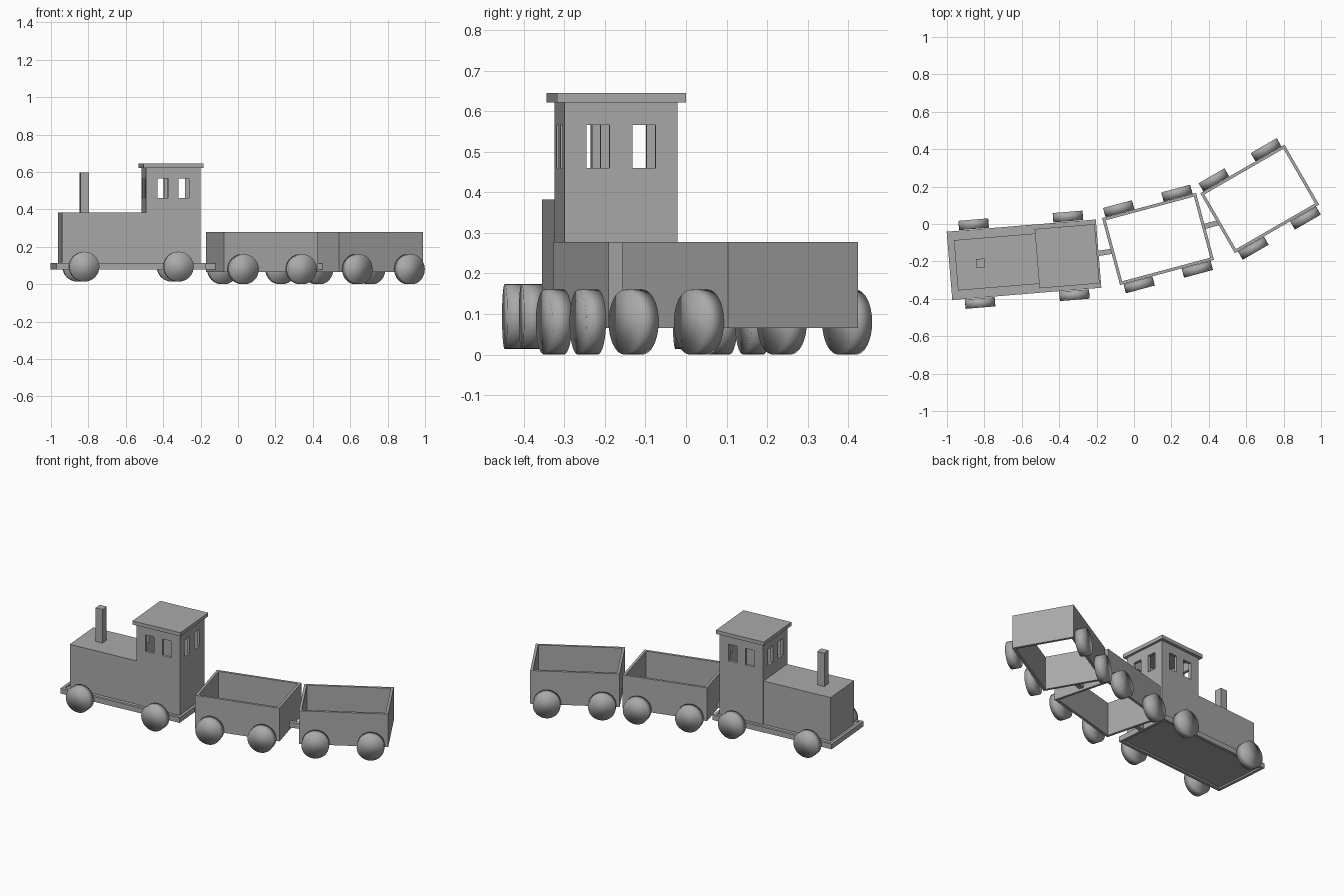
import bpy, bmesh, math
from mathutils import Matrix, Vector

if "Cube" in bpy.data.objects:
    bpy.data.objects.remove(bpy.data.objects["Cube"])

grey = bpy.data.materials.new("plain_grey")
grey.diffuse_color = (0.4, 0.4, 0.4, 1)
grey.use_nodes = True
grey.node_tree.nodes["Principled BSDF"].inputs["Base Color"].default_value = grey.diffuse_color


def finish(name, bm, frame, smooth=False):
    """Turn a bmesh into an object placed in a vehicle frame."""
    bmesh.ops.recalc_face_normals(bm, faces=bm.faces)
    for f in bm.faces:
        f.smooth = smooth
    me = bpy.data.meshes.new(name)
    bm.to_mesh(me)
    bm.free()
    me.materials.append(grey)
    ob = bpy.data.objects.new(name, me)
    bpy.context.collection.objects.link(ob)
    ob.matrix_world = frame
    return ob


def box(name, frame, u, v, z):
    """Box spanning the (min, max) ranges along, across and up."""
    bm = bmesh.new()
    bmesh.ops.create_cube(bm, size=1)
    for vert in bm.verts:
        vert.co = [(r[0] + r[1]) / 2 + c * (r[1] - r[0])
                   for r, c in zip((u, v, z), vert.co)]
    return finish(name, bm, frame)


def ring(name, frame, hl, hw, z, t):
    """Rectangular wall ring, open above and below."""
    bm = bmesh.new()
    loops = []
    for inset, h in ((0, z[0]), (0, z[1]), (t, z[1]), (t, z[0])):
        loops.append([bm.verts.new((sx * (hl - inset), sy * (hw - inset), h))
                      for sx, sy in ((-1, -1), (1, -1), (1, 1), (-1, 1))])
    for i in range(4):
        a, b = loops[i], loops[(i + 1) % 4]
        for k in range(4):
            bm.faces.new((a[k], a[(k + 1) % 4], b[(k + 1) % 4], b[k]))
    return finish(name, bm, frame)


def wheels(prefix, frame, u, z):
    """Four smooth-shaded disc wheels."""
    for en, su in (("front", -1), ("rear", 1)):
        for sn, sv in (("near", -1), ("far", 1)):
            bm = bmesh.new()
            bmesh.ops.create_cone(bm, cap_ends=True, segments=32,
                                  radius1=0.08, radius2=0.08, depth=0.05)
            bm.transform(Matrix.Translation((su * u, sv * 0.211, z))
                         @ Matrix.Rotation(math.pi / 2, 4, 'X'))
            finish(f"{prefix}_wheel_{en}_{sn}", bm, frame, True)


def cut(ob, cutters):
    """Subtract the cutters, bake the result and remove them."""
    for c in cutters:
        m = ob.modifiers.new("cut", 'BOOLEAN')
        m.operation, m.solver, m.object = 'DIFFERENCE', 'EXACT', c
        c.hide_render = True
    dg = bpy.context.evaluated_depsgraph_get()
    me = bpy.data.meshes.new_from_object(ob.evaluated_get(dg))
    ob.modifiers.clear()
    ob.data = me
    for c in cutters:
        bpy.data.objects.remove(c)


def place(x, y, deg):
    return Matrix.Translation((x, y, 0)) @ Matrix.Rotation(math.radians(deg), 4, 'Z')


# Engine: chassis, boiler, chimney
E = place(-0.588, -0.191, 4.7)
ring("chassis_rim", E, 0.4, 0.183, (0.08, 0.113), 0.018)
box("chassis_floor", E, (-0.383, 0.383), (-0.166, 0.166), (0.09, 0.106))
box("boiler", E, (-0.365, 0.085), (-0.135, 0.135), (0.1, 0.383))
box("chimney", E, (-0.257, -0.21), (-0.023, 0.024), (0.37, 0.597))
wheels("engine", E, 0.253, 0.094)

# Cab: hollow box with two windows on every side, plus a flat roof
cu, hl, hw, t = 0.231, 0.146, 0.14, 0.018
cab = box("cab", E, (cu - hl, cu + hl), (-hw, hw), (0.1, 0.622))
cutters = [box("cab_hollow", E, (cu - hl + t, cu + hl - t),
               (-hw + t, hw - t), (0.13, 0.7))]
wz = (0.46, 0.566)
for s in (-0.057, 0.057):
    w = (s - 0.0285, s + 0.0285)
    cutters.append(box("side_window", E, (cu + w[0], cu + w[1]), (-0.3, 0.3), wz))
    cutters.append(box("end_window", E, (cu - 0.3, cu + 0.3), w, wz))
bpy.context.view_layer.update()
cut(cab, cutters)
box("roof", E, (cu - 0.161, cu + 0.161), (-0.159, 0.159), (0.622, 0.645))

# Two open wagons without floors
W1 = place(0.1285, -0.08, 15)
W2 = place(0.672, 0.134, 30)
for name, frame in (("first_wagon", W1), ("second_wagon", W2)):
    ring(name + "_walls", frame, 0.26, 0.185, (0.066, 0.278), 0.016)
    wheels(name, frame, 0.161, 0.08)

# Coupling bars between the vehicles
for name, fa, ua, fb in (("engine_coupling", E, 0.39, W1),
                         ("wagon_coupling", W1, 0.25, W2)):
    a = fa @ Vector((ua, 0, 0))
    b = fb @ Vector((-0.252, 0, 0))
    d = b - a
    box(name, place(a.x, a.y, math.degrees(math.atan2(d.y, d.x))),
        (0, d.length), (-0.014, 0.014), (0.08, 0.112))
